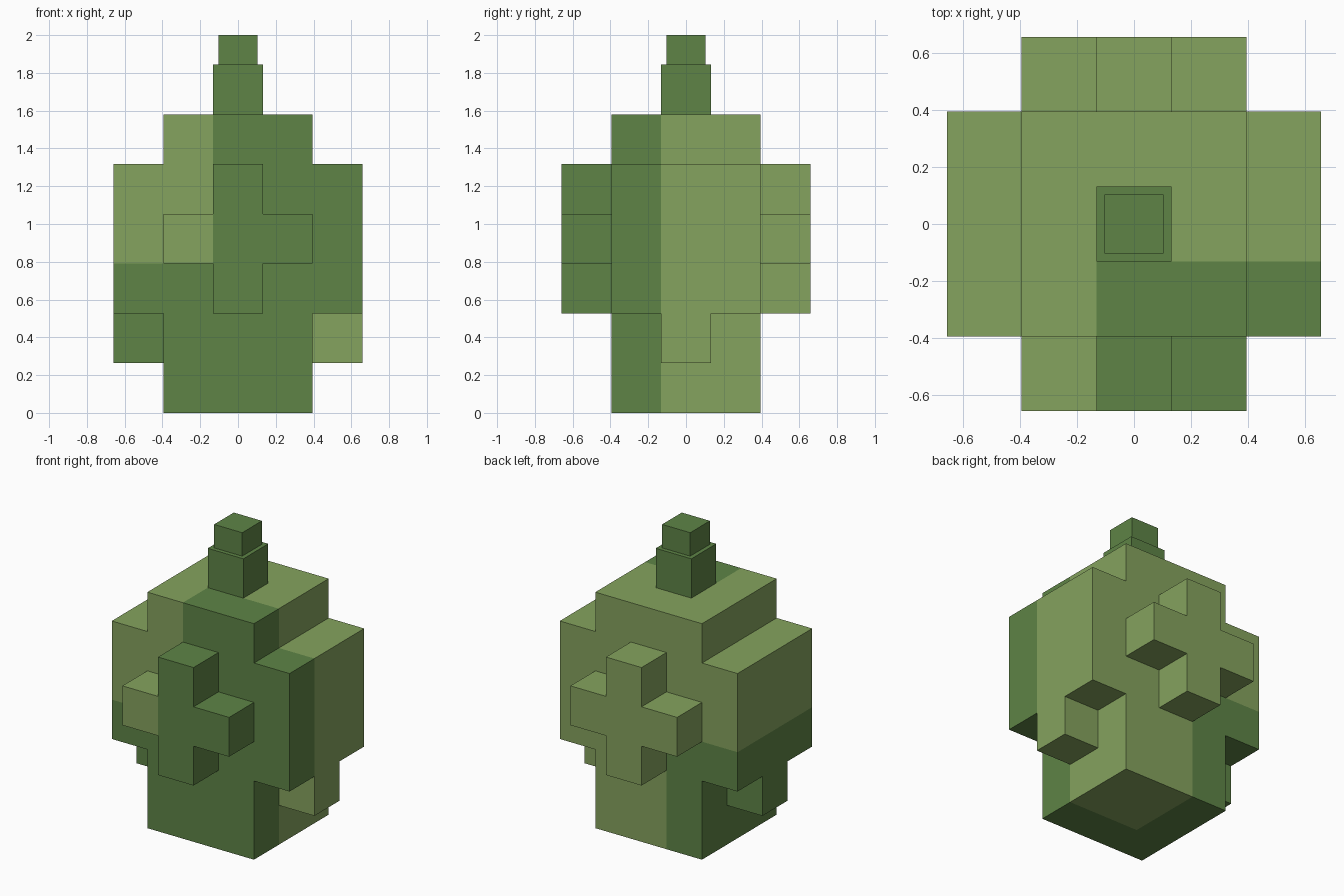
import bpy, bmesh, math
from mathutils import Matrix, Vector

if "Cube" in bpy.data.objects:
    bpy.data.objects.remove(bpy.data.objects["Cube"])

U = 0.2633  # one block


def make_material(name, rgb):
    m = bpy.data.materials.new(name)
    m.diffuse_color = (*rgb, 1)
    m.use_nodes = True
    m.node_tree.nodes["Principled BSDF"].inputs["Base Color"].default_value = m.diffuse_color
    return m


LIGHT = make_material("light green", (0.235, 0.366, 0.112))
DARK = make_material("dark green", (0.112, 0.231, 0.061))


def is_dark(p):
    """Dark covers the lower left side and the front, except the upper left."""
    left, low, front = p.x < -0.5 * U, p.z < 3 * U, p.y < -0.5 * U
    return low if left else front


def finish(name, bm, rule):
    bmesh.ops.recalc_face_normals(bm, faces=bm.faces)
    for f in bm.faces:
        # test the block just behind each face
        f.material_index = int(rule(f.calc_center_median() - f.normal * 0.05))
    bmesh.ops.dissolve_limit(bm, angle_limit=0.01, verts=bm.verts, edges=bm.edges,
                             delimit={'MATERIAL'})
    me = bpy.data.meshes.new(name)
    bm.to_mesh(me)
    bm.free()
    me.materials.append(LIGHT)
    me.materials.append(DARK)
    bpy.context.collection.objects.link(bpy.data.objects.new(name, me))


def block_slab(name, cells, start, depth, angle=0):
    """Extrude block squares (column, row) outward, then turn the slab about z."""
    bm = bmesh.new()
    for c, r in cells:
        corners = ((-.5, 0), (.5, 0), (.5, 1), (-.5, 1))
        bm.faces.new([bm.verts.new(((c + a) * U, -start * U, (r + b) * U))
                      for a, b in corners])
    bmesh.ops.remove_doubles(bm, verts=bm.verts, dist=1e-4)
    cap = list(bm.faces)
    for _ in range(depth):
        geom = bmesh.ops.extrude_face_region(bm, geom=cap)["geom"]
        cap = [g for g in geom if isinstance(g, bmesh.types.BMFace)]
        moved = [g for g in geom if isinstance(g, bmesh.types.BMVert)]
        bmesh.ops.translate(bm, verts=moved, vec=(0, -U, 0))
    bmesh.ops.transform(bm, matrix=Matrix.Rotation(math.radians(angle), 4, 'Z'), verts=bm.verts)
    finish(name, bm, is_dark)


def stem_block(name, half, z0, z1):
    bm = bmesh.new()
    bmesh.ops.create_cube(bm, size=1)
    bmesh.ops.scale(bm, vec=(2 * half, 2 * half, z1 - z0), verts=bm.verts)
    bmesh.ops.translate(bm, vec=Vector((0, 0, (z0 + z1) / 2)), verts=bm.verts)
    finish(name, bm, lambda p: True)


# Main body
block_slab("body", [(c, r) for c in (-1, 0, 1) for r in range(6)], -1.5, 3)

# Raised crosses on front and back
cross = [(0, 2), (0, 3), (0, 4), (-1, 3), (1, 3)]
block_slab("front_cross", cross, 1.5, 1)
block_slab("back_cross", cross, 1.5, 1, 180)

# Side bulges with a small block hanging below
bulge = [(c, r) for c in (-1, 0, 1) for r in (2, 3, 4)] + [(0, 1)]
block_slab("right_bulge", bulge, 1.5, 1, 90)
block_slab("left_bulge", bulge, 1.5, 1, -90)

# Stem and its tip
stem_block("stem", U / 2, 6 * U, 7 * U)
stem_block("stem_tip", 0.104, 7 * U, 2.0)
